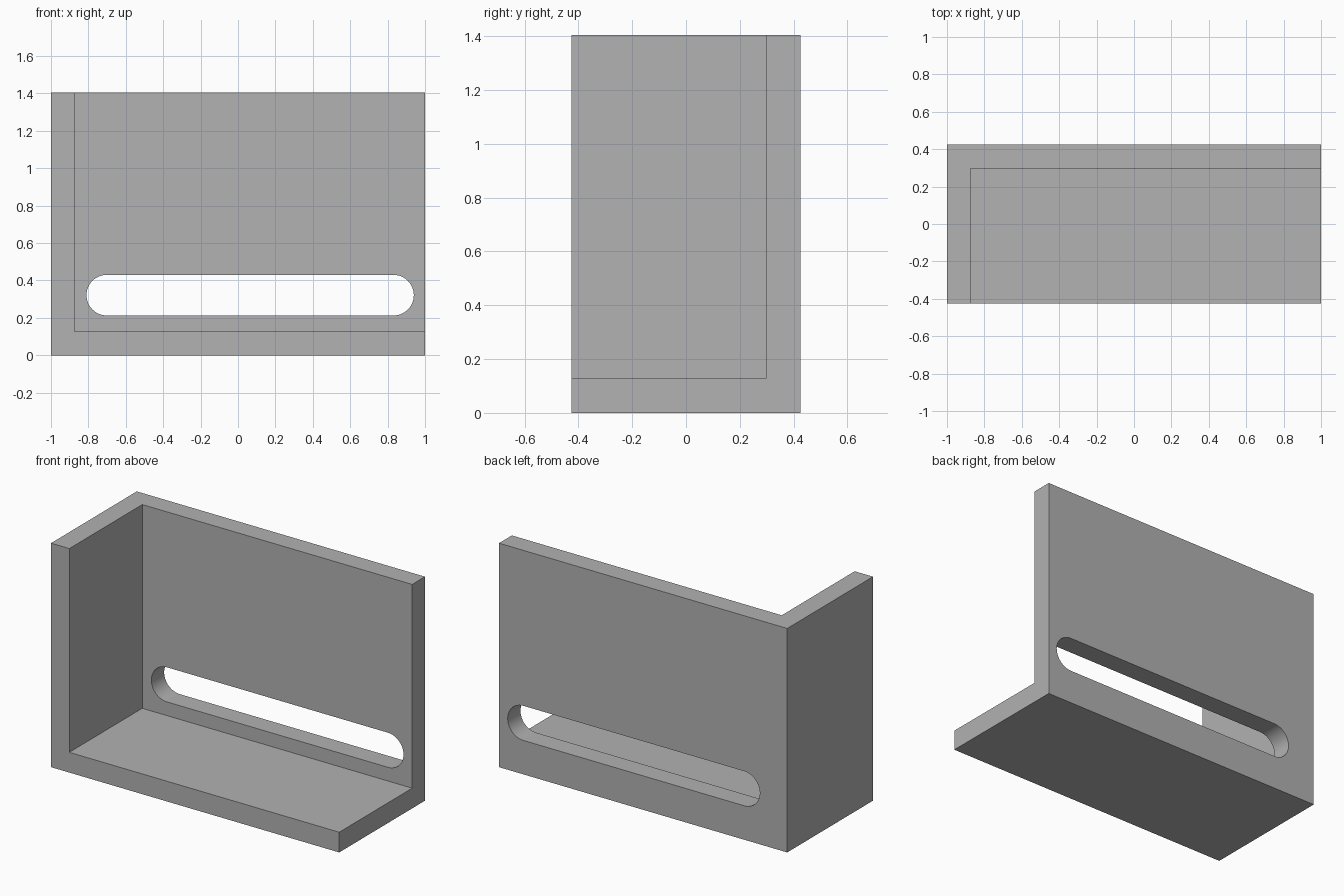
import bpy
import bmesh
from math import sin, cos, pi, radians

default = bpy.data.objects.get("Cube")
if default:
    bpy.data.objects.remove(default, do_unlink=True)

W, D, H, T = 2.0, 0.85, 1.405, 0.127      # overall size and wall thickness
SLOT_LEFT, SLOT_RIGHT, SLOT_LOW, SLOT_HIGH = -0.81, 0.94, 0.213, 0.43

grey = bpy.data.materials.new("plain_grey")
grey.use_nodes = True
colour = (0.445, 0.445, 0.445, 1)
grey.diffuse_color = colour
grey.node_tree.nodes["Principled BSDF"].inputs["Base Color"].default_value = colour


def prism(name, outline, y0, y1):
    """Extrude an outline in the xz plane from y0 to y1."""
    bm = bmesh.new()
    face = bm.faces.new([bm.verts.new((x, y0, z)) for x, z in outline])
    new = bmesh.ops.extrude_face_region(bm, geom=[face])["geom"]
    moved = [v for v in new if isinstance(v, bmesh.types.BMVert)]
    bmesh.ops.translate(bm, verts=moved, vec=(0, y1 - y0, 0))
    bmesh.ops.recalc_face_normals(bm, faces=bm.faces)
    mesh = bpy.data.meshes.new(name)
    bm.to_mesh(mesh)
    bm.free()
    mesh.materials.append(grey)
    obj = bpy.data.objects.new(name, mesh)
    bpy.context.collection.objects.link(obj)
    return obj


def rectangle(x0, x1, z0, z1):
    return [(x0, z0), (x1, z0), (x1, z1), (x0, z1)]


def stadium(x0, x1, z0, z1, steps=24):
    r, zc = (z1 - z0) / 2, (z0 + z1) / 2
    points = []
    for cx, start in ((x1 - r, -pi / 2), (x0 + r, pi / 2)):
        for i in range(steps + 1):
            a = start + pi * i / steps
            points.append((cx + r * cos(a), zc + r * sin(a)))
    return points


def cut(target, cutter):
    mod = target.modifiers.new("cut", "BOOLEAN")
    mod.operation = "DIFFERENCE"
    mod.solver = "EXACT"
    mod.object = cutter
    cutter.hide_render = True
    bpy.ops.object.modifier_apply(modifier=mod.name)
    bpy.data.objects.remove(cutter, do_unlink=True)


# Corner bracket: a block hollowed to leave the floor, back and side walls
bracket = prism("corner_bracket", rectangle(-W / 2, W / 2, 0, H), -D / 2, D / 2)
bpy.ops.object.select_all(action="DESELECT")
bpy.context.view_layer.objects.active = bracket
bracket.select_set(True)
cut(bracket, prism("hollow_cutter", rectangle(-W / 2 + T, W, T, H + 1), -D, D / 2 - T))

# Long rounded slot through the back wall
cut(bracket, prism("slot_cutter", stadium(SLOT_LEFT, SLOT_RIGHT, SLOT_LOW, SLOT_HIGH), 0, D))

bpy.ops.object.shade_smooth_by_angle(angle=radians(30))
